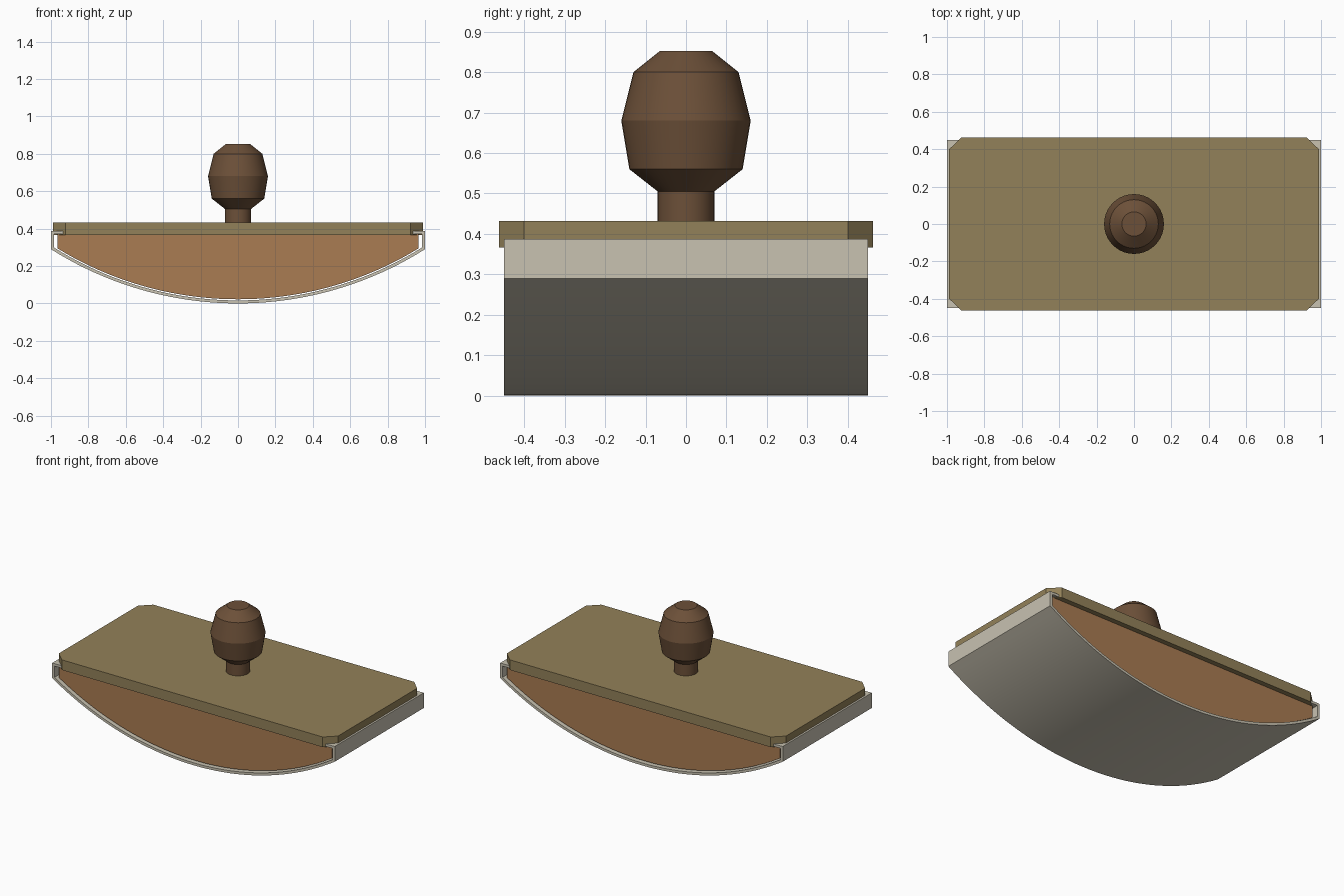
import bpy, bmesh, math

if "Cube" in bpy.data.objects:
    bpy.data.objects.remove(bpy.data.objects["Cube"])


def material(name, rgb):
    m = bpy.data.materials.new(name)
    m.diffuse_color = (*rgb, 1)
    m.use_nodes = True
    m.node_tree.nodes["Principled BSDF"].inputs["Base Color"].default_value = m.diffuse_color
    return m


def finish(bm, name, mat, angle=None):
    bmesh.ops.recalc_face_normals(bm, faces=bm.faces)
    me = bpy.data.meshes.new(name)
    bm.to_mesh(me)
    bm.free()
    ob = bpy.data.objects.new(name, me)
    bpy.context.collection.objects.link(ob)
    me.materials.append(mat)
    if angle:
        bpy.ops.object.select_all(action='DESELECT')
        ob.select_set(True)
        bpy.context.view_layer.objects.active = ob
        bpy.ops.object.shade_smooth_by_angle(angle=math.radians(angle))
    return ob


def extrude(points, direction):
    """Solid from a closed list of 3D points swept along a direction."""
    bm = bmesh.new()
    face = bm.faces.new([bm.verts.new(p) for p in points])
    ext = bmesh.ops.extrude_face_region(bm, geom=[face], use_keep_orig=True)
    verts = [g for g in ext['geom'] if isinstance(g, bmesh.types.BMVert)]
    bmesh.ops.translate(bm, verts=verts, vec=direction)
    return bm


def arc(radius, half_width, steps=40):
    """Rocker curve from left to right, centred above the origin."""
    a = math.asin(half_width / radius)
    angles = [-a + 2 * a * i / steps for i in range(steps + 1)]
    return [(radius * math.sin(t), R - radius * math.cos(t)) for t in angles]


R = 1.87
wood = material("warm_wood", (0.40, 0.20, 0.085))
brass = material("plate_brass", (0.29, 0.22, 0.10))
paper = material("blotting_paper", (0.58, 0.54, 0.44))
dark = material("knob_wood", (0.15, 0.08, 0.04))

# Curved wooden rocker body
d = 0.43
prof = arc(R - 0.022, 0.965) + [(0.965, 0.37), (-0.965, 0.37)]
finish(extrude([(x, -d, z) for x, z in prof], (0, 2 * d, 0)),
       "rocker_body", wood, 30)

# Blotting paper: thin strip under the body, folded in beneath the plate
d, t = 0.45, 0.016
outer = [(-0.935, 0.387), (-1, 0.387)] + arc(R, 1.0) + [(1, 0.387), (0.935, 0.387)]
inner = ([(-0.935, 0.387 - t), (-1 + t, 0.387 - t)] + arc(R - t, 1 - t)
         + [(1 - t, 0.387 - t), (0.935, 0.387 - t)])
prof = outer + inner[::-1]
finish(extrude([(x, -d, z) for x, z in prof], (0, 2 * d, 0)),
       "paper_strip", paper, 25)

# Cover plate with clipped corners
w, h, cx, cy = 0.988, 0.462, 0.065, 0.062
outline = [(w, h - cy), (w - cx, h), (cx - w, h), (-w, h - cy),
           (-w, cy - h), (cx - w, -h), (w - cx, -h), (w, cy - h)]
finish(extrude([(x, y, 0.367) for x, y in outline], (0, 0, 0.065)),
       "cover_plate", brass)

# Turned knob
bm = bmesh.new()
prof = [(0.07, 0.42), (0.07, 0.505), (0.14, 0.56), (0.16, 0.68),
        (0.13, 0.80), (0.065, 0.852)]
n = 40
rings = [[bm.verts.new((r * math.cos(2 * math.pi * i / n),
                        r * math.sin(2 * math.pi * i / n), z)) for i in range(n)]
         for r, z in prof]
for a, b in zip(rings, rings[1:]):
    for i in range(n):
        j = (i + 1) % n
        bm.faces.new((a[i], a[j], b[j], b[i]))
bm.faces.new(rings[0])
bm.faces.new(rings[-1])
finish(bm, "knob", dark, 12)
